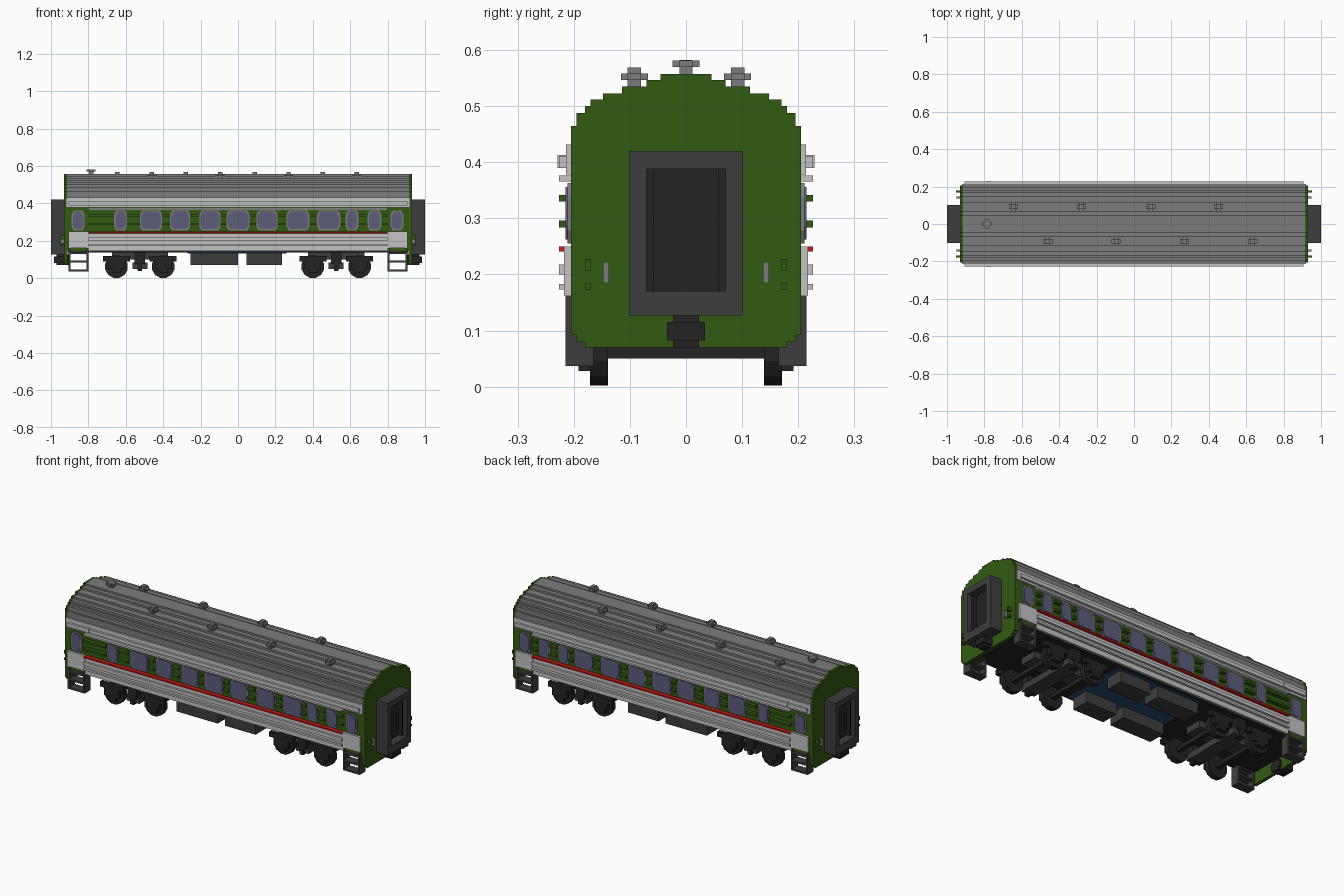
import bpy, bmesh, math
from mathutils import Matrix, Vector

old = bpy.data.objects.get("Cube")
if old:
    bpy.data.objects.remove(old, do_unlink=True)


def material(name, r, g, b):
    m = bpy.data.materials.new(name)
    m.use_nodes = True
    m.diffuse_color = (r, g, b, 1)
    bsdf = m.node_tree.nodes["Principled BSDF"]
    bsdf.inputs["Base Color"].default_value = (r, g, b, 1)
    bsdf.inputs["Roughness"].default_value = 0.8
    return m


GREEN = material("dark green", 0.032, 0.105, 0.006)
LIGHT = material("light grey", 0.55, 0.55, 0.55)
ROOF = material("roof grey", 0.20, 0.20, 0.20)
DARK = material("dark grey", 0.048, 0.048, 0.048)
BLACK = material("black", 0.017, 0.017, 0.017)
GLASS = material("window violet", 0.11, 0.11, 0.20)
RED = material("red", 0.60, 0.01, 0.008)
BLUE = material("dark blue", 0.02, 0.07, 0.16)


def make(name, mat, bm):
    bmesh.ops.recalc_face_normals(bm, faces=bm.faces)
    me = bpy.data.meshes.new(name)
    bm.to_mesh(me)
    bm.free()
    me.materials.append(mat)
    ob = bpy.data.objects.new(name, me)
    bpy.context.collection.objects.link(ob)
    return ob


def add_box(bm, x0, x1, y0, y1, z0, z1):
    size = Matrix.Diagonal((x1 - x0, y1 - y0, z1 - z0, 1))
    mid = Matrix.Translation(((x0 + x1) / 2, (y0 + y1) / 2, (z0 + z1) / 2))
    bmesh.ops.create_cube(bm, size=1, matrix=mid @ size)


def boxes(name, mat, items, mirror_x=False, mirror_y=False):
    """One object from (x0, x1, y0, y1, z0, z1) boxes, mirrored on request."""
    bm = bmesh.new()
    for x0, x1, y0, y1, z0, z1 in items:
        for fx in ((False, True) if mirror_x else (False,)):
            for fy in ((False, True) if mirror_y else (False,)):
                a, b = (-x1, -x0) if fx else (x0, x1)
                c, d = (-y1, -y0) if fy else (y0, y1)
                add_box(bm, a, b, c, d, z0, z1)
    return make(name, mat, bm)


def add_prism(bm, points, depth):
    """Extrude a closed loop of 3D points by a vector."""
    face = bm.faces.new([bm.verts.new(p) for p in points])
    out = bmesh.ops.extrude_face_region(bm, geom=[face], use_keep_orig=True)
    verts = [v for v in out["geom"] if isinstance(v, bmesh.types.BMVert)]
    bmesh.ops.translate(bm, verts=verts, vec=Vector(depth))


def stepped(levels, z0):
    """Stair-step half outline as (half width, top z), mirrored to a loop."""
    half, z = [], z0
    for w, top in levels:
        half += [(w, z), (w, top)]
        z = top
    return half + [(-w, z) for w, z in reversed(half)]


# Stepped cross-section of roof and end walls
ARCH = [(0.195, 0.488), (0.18, 0.5), (0.17, 0.512), (0.148, 0.523),
        (0.114, 0.535), (0.07, 0.547), (0.045, 0.557)]
END = [(0.18, 0.08), (0.195, 0.092), (0.205, 0.465)] + ARCH

bm = bmesh.new()
add_prism(bm, [(-0.915, y, z) for y, z in stepped([(0.205, 0.465)] + ARCH, 0.42)], (1.83, 0, 0))
make("roof", ROOF, bm)
bm = bmesh.new()
for s in (-1, 1):
    add_prism(bm, [(s * 0.912, y, z) for y, z in stepped(END, 0.07)], (s * 0.018, 0, 0))
make("end_walls", GREEN, bm)

# Body shell and floor
boxes("body", GREEN, [(-0.915, 0.915, -0.205, 0.205, 0.145, 0.43)])
boxes("floor", BLACK, [(-0.91, 0.91, -0.2, 0.2, 0.137, 0.146)])
boxes("floor_panel", BLUE, [(-0.27, 0.26, -0.19, 0.19, 0.132, 0.138)])

# Light side bands, door panels and ribs
boxes("side_bands", LIGHT, [(-0.8, 0.8, 0.2, 0.214, 0.145, 0.24),
                            (-0.92, 0.92, 0.2, 0.214, 0.378, 0.432)], mirror_y=True)
boxes("door_panels", LIGHT, [(0.8, 0.907, 0.2, 0.217, 0.163, 0.25)], True, True)
boxes("light_ribs", LIGHT, [(-0.8, 0.8, 0.21, 0.226, 0.2, 0.218),
                            (-0.8, 0.8, 0.21, 0.226, 0.173, 0.183),
                            (-0.905, 0.905, 0.21, 0.226, 0.39, 0.41),
                            (-0.8, 0.8, 0.2, 0.226, 0.366, 0.376)], mirror_y=True)
boxes("red_stripe", RED, [(-0.8, 0.8, 0.2, 0.226, 0.241, 0.25)], mirror_y=True)
boxes("side_lamps", LIGHT, [(-0.787, -0.765, 0.21, 0.229, 0.39, 0.413)], mirror_y=True)

# Windows as (centre x, width), with chamfered corners
WINDOWS = [(-0.855, 0.056), (-0.628, 0.056), (-0.465, 0.105), (-0.31, 0.095),
           (-0.15, 0.1), (0, 0.11), (0.155, 0.1), (0.32, 0.11), (0.485, 0.11),
           (0.61, 0.055), (0.73, 0.06), (0.85, 0.056)]


def window_set(name, mat, grow, y0, y1):
    bm = bmesh.new()
    for cx, w in WINDOWS:
        a, b, c = w / 2 + grow, 0.047 + grow, 0.012
        loop = [(-a + c, -b), (a - c, -b), (a, -b + 2 * c), (a, b - 2 * c),
                (a - c, b), (-a + c, b), (-a, b - 2 * c), (-a, -b + 2 * c)]
        for s in (-1, 1):
            add_prism(bm, [(cx + x, s * y0, 0.309 + z) for x, z in loop], (0, s * (y1 - y0), 0))
    make(name, mat, bm)


window_set("window_frames", ROOF, 0.007, 0.203, 0.211)
window_set("window_panes", GLASS, 0, 0.204, 0.215)

# Green ribs filling the gaps between windows
edges = [-0.8] + [v for x, w in WINDOWS[1:-1] for v in (x - w / 2 - 0.01, x + w / 2 + 0.01)] + [0.8]
gaps = list(zip(edges[0::2], edges[1::2]))
boxes("green_ribs", GREEN, [(a, b, 0.2, 0.226, z - 0.006, z + 0.006)
                            for a, b in gaps for z in (0.29, 0.336)], mirror_y=True)

# Gangway frame with a deep recess
boxes("gangway_frames", DARK, [(0.925, 1.0, 0.07, 0.102, 0.127, 0.42),
                               (0.925, 1.0, -0.102, -0.07, 0.127, 0.42),
                               (0.925, 1.0, -0.07, 0.07, 0.127, 0.171),
                               (0.925, 1.0, -0.07, 0.07, 0.388, 0.42)], mirror_x=True)
boxes("gangway_doors", BLACK, [(0.925, 0.955, -0.07, 0.07, 0.17, 0.39),
                               (0.95, 0.975, 0.058, 0.071, 0.17, 0.39),
                               (0.95, 0.975, -0.071, -0.058, 0.17, 0.39)], mirror_x=True)
boxes("couplers", BLACK, [(0.9, 0.985, -0.034, 0.034, 0.082, 0.115),
                          (0.9, 0.97, -0.023, 0.023, 0.07, 0.128)], mirror_x=True)

# Fittings on the end walls
boxes("end_grilles", ROOF, [(0.925, 0.95, 0.137, 0.148, 0.185, 0.222)], True, True)
boxes("end_brackets", GREEN, [(0.925, 0.952, 0.169, 0.18, 0.207, 0.228),
                              (0.925, 0.952, 0.169, 0.18, 0.173, 0.184)], True, True)

# Door steps: two posts and three treads
steps = [(x, x + 0.01, 0.165, 0.215, 0.037, 0.165) for x in (0.8, 0.895)]
steps += [(0.8, 0.905, 0.165, 0.215, z, z + 0.01) for z in (0.037, 0.085, 0.13)]
boxes("door_steps", DARK, steps, True, True)

# Roof vents, cross-shaped caps
vents = []
for x, y in [(-0.645, 0.092), (-0.28, 0.092), (0.09, 0.092), (0.452, 0.092),
             (-0.46, -0.092), (-0.095, -0.092), (0.27, -0.092), (0.635, -0.092), (-0.785, 0)]:
    z = 0.57 if y == 0 else 0.547
    h = 0.012
    vents += [(x - h, x + h, y - h, y + h, 0.53, z + 0.022 if y else z + 0.012),
              (x - 2 * h, x + 2 * h, y - h, y + h, z, z + 0.011),
              (x - h, x + h, y - 2 * h, y + 2 * h, z, z + 0.011)]
boxes("roof_vents", ROOF, vents)

# Bogies: wheels, axles, frames
wheels = bmesh.new()
for x in (-0.65, -0.4, 0.4, 0.65):
    for s in (-1, 1):
        for r, y, d in ((0.062, 0.155, 0.032), (0.022, 0.175, 0.02)):
            turn = Matrix.Translation((x, s * y, 0.062)) @ Matrix.Rotation(math.pi / 2, 4, 'X')
            turn = turn @ Matrix.Rotation(math.pi / 12, 4, 'Z')
            bmesh.ops.create_cone(wheels, cap_ends=True, segments=12, radius1=r,
                                  radius2=r, depth=d, matrix=turn)
make("wheels", BLACK, wheels)
axles, frames, boxes_dark = [], [], []
for c in (-0.525, 0.525):
    for dx in (-0.125, 0.125):
        x = c + dx
        axles.append((x - 0.012, x + 0.012, -0.14, 0.14, 0.05, 0.074))
        for s in (-1, 1):
            y0, y1 = sorted((s * 0.17, s * 0.192))
            frames += [(x - 0.072, x + 0.072, y0, y1, 0.09, 0.118),
                       (x - 0.045, x + 0.045, y0, y1, 0.05, 0.09),
                       (x - 0.025, x + 0.025, y0, y1, 0.028, 0.05)]
    for s in (-1, 1):
        y0, y1 = sorted((s * 0.15, s * 0.19))
        frames += [(c - 0.028, c + 0.028, y0, y1, 0.075, 0.14),
                   (c - 0.012, c + 0.012, y0, y1, 0.04, 0.075)]
    boxes_dark += [(c - 0.04, c + 0.04, -0.18, 0.18, 0.05, 0.085),
                   (c - 0.15, c + 0.15, -0.05, 0.05, 0.1, 0.14)]
boxes("axles", BLACK, axles)
boxes("bogie_side_frames", BLACK, frames)
boxes("bogie_beams", DARK, boxes_dark)

# Equipment boxes under the floor
boxes("underfloor_boxes", DARK, [(-0.255, 0.0, 0.08, 0.18, 0.07, 0.14),
                                 (0.045, 0.235, 0.08, 0.18, 0.07, 0.14)], mirror_y=True)
